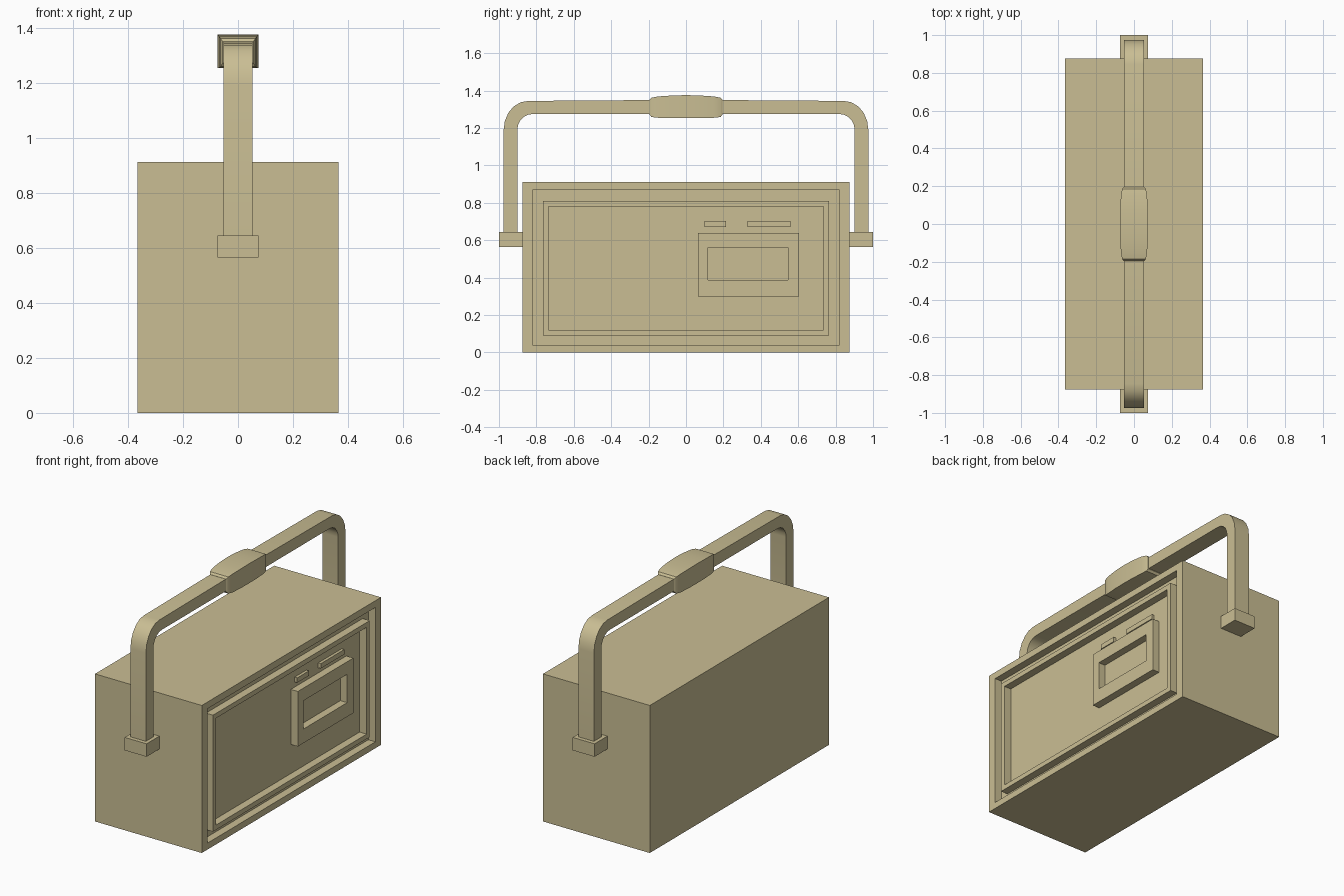
import bpy, bmesh, math

if "Cube" in bpy.data.objects:
    bpy.data.objects.remove(bpy.data.objects["Cube"])

tan = bpy.data.materials.new("khaki_tan")
tan.diffuse_color = (0.59, 0.515, 0.295, 1)
tan.use_nodes = True
tan.node_tree.nodes["Principled BSDF"].inputs["Base Color"].default_value = tan.diffuse_color


def finish(bm, name, smooth=False):
    bmesh.ops.recalc_face_normals(bm, faces=bm.faces)
    me = bpy.data.meshes.new(name)
    bm.to_mesh(me)
    bm.free()
    me.materials.append(tan)
    ob = bpy.data.objects.new(name, me)
    bpy.context.collection.objects.link(ob)
    if smooth:
        bpy.ops.object.select_all(action='DESELECT')
        bpy.context.view_layer.objects.active = ob
        ob.select_set(True)
        bpy.ops.object.shade_smooth_by_angle(angle=math.radians(35))
    return ob


def box(x0, x1, y0, y1, z0, z1):
    bm = bmesh.new()
    bmesh.ops.create_cube(bm, size=1)
    for v in bm.verts:
        v.co = (x1 if v.co.x > 0 else x0, y1 if v.co.y > 0 else y0, z1 if v.co.z > 0 else z0)
    return bm


def carve(bm, steps):
    """Inset the +x face repeatedly to rectangles (y0, y1, z0, z1) at depth x."""
    bm.normal_update()
    face = max(bm.faces, key=lambda f: f.normal.x)
    for y0, y1, z0, z1, x in steps:
        c = face.calc_center_median()
        bmesh.ops.inset_individual(bm, faces=[face], thickness=0.001)
        for v in face.verts:
            v.co = (x, y1 if v.co.y > c.y else y0, z1 if v.co.z > c.z else z0)


def loft(sections, name):
    """Skin a list of four-cornered sections and cap the ends."""
    bm = bmesh.new()
    rings = [[bm.verts.new(p) for p in s] for s in sections]
    for a, b in zip(rings, rings[1:]):
        for i in range(4):
            j = (i + 1) % 4
            bm.faces.new((a[i], a[j], b[j], b[i]))
    bm.faces.new(rings[0])
    bm.faces.new(rings[-1][::-1])
    return finish(bm, name, True)


FRONT, DEEP = 0.365, 0.317

# Case with a grooved frame and sunken panel on the +x side
case = box(-0.365, FRONT, -0.875, 0.875, 0, 0.912)
outer = (-0.82, 0.82, 0.04, 0.87)
ring = (-0.765, 0.765, 0.09, 0.81)
panel = (-0.735, 0.735, 0.12, 0.78)
carve(case, [(*outer, FRONT), (*outer, DEEP), (*ring, DEEP),
             (*ring, FRONT), (*panel, FRONT), (*panel, DEEP)])
finish(case, "case")

# Label holder with sunken window
holder = box(DEEP - 0.005, FRONT, 0.063, 0.605, 0.30, 0.64)
window = (0.117, 0.545, 0.387, 0.562)
carve(holder, [(*window, FRONT), (*window, DEEP + 0.001)])
finish(holder, "label_holder")

# Small raised bars above the holder
for name, y0, y1 in (("short_bar", 0.10, 0.215), ("long_bar", 0.33, 0.56)):
    finish(box(DEEP - 0.005, 0.335, y0, y1, 0.672, 0.702), name)

# Handle mounts on both ends
for name, s in (("left_mount", -1), ("right_mount", 1)):
    ys = sorted((s * 0.87, s * 1.0))
    finish(box(-0.075, 0.075, *ys, 0.565, 0.645), name)

# Carrying handle: flat bar with rounded corners; pairs are (outer, inner) in y, z
half = [((0.975, 0.62), (0.902, 0.62))]
N = 5
for i in range(N + 1):
    a = math.radians(90 * i / N)
    half.append(((0.845 + 0.13 * math.cos(a), 1.19 + 0.155 * math.sin(a)),
                 (0.82 + 0.082 * math.cos(a), 1.19 + 0.085 * math.sin(a))))
half.append(((0.0, 1.351), (0.0, 1.275)))
path = half + [((-o[0], o[1]), (-n[0], n[1])) for o, n in half[-2::-1]]
W = 0.053
loft([[(-W, *o), (W, *o), (W, *n), (-W, *n)] for o, n in path], "handle")

# Bulging grip: y, half width, bottom, top
g = [(0.195, 0.056, 1.272, 1.350), (0.185, 0.063, 1.259, 1.362), (0.15, 0.069, 1.255, 1.369),
     (0.075, 0.074, 1.255, 1.374), (0.0, 0.075, 1.255, 1.376)]
g += [(-y, w, b, t) for y, w, b, t in g[-2::-1]]
loft([[(-w, y, b), (w, y, b), (w, y, t), (-w, y, t)] for y, w, b, t in g], "grip")
